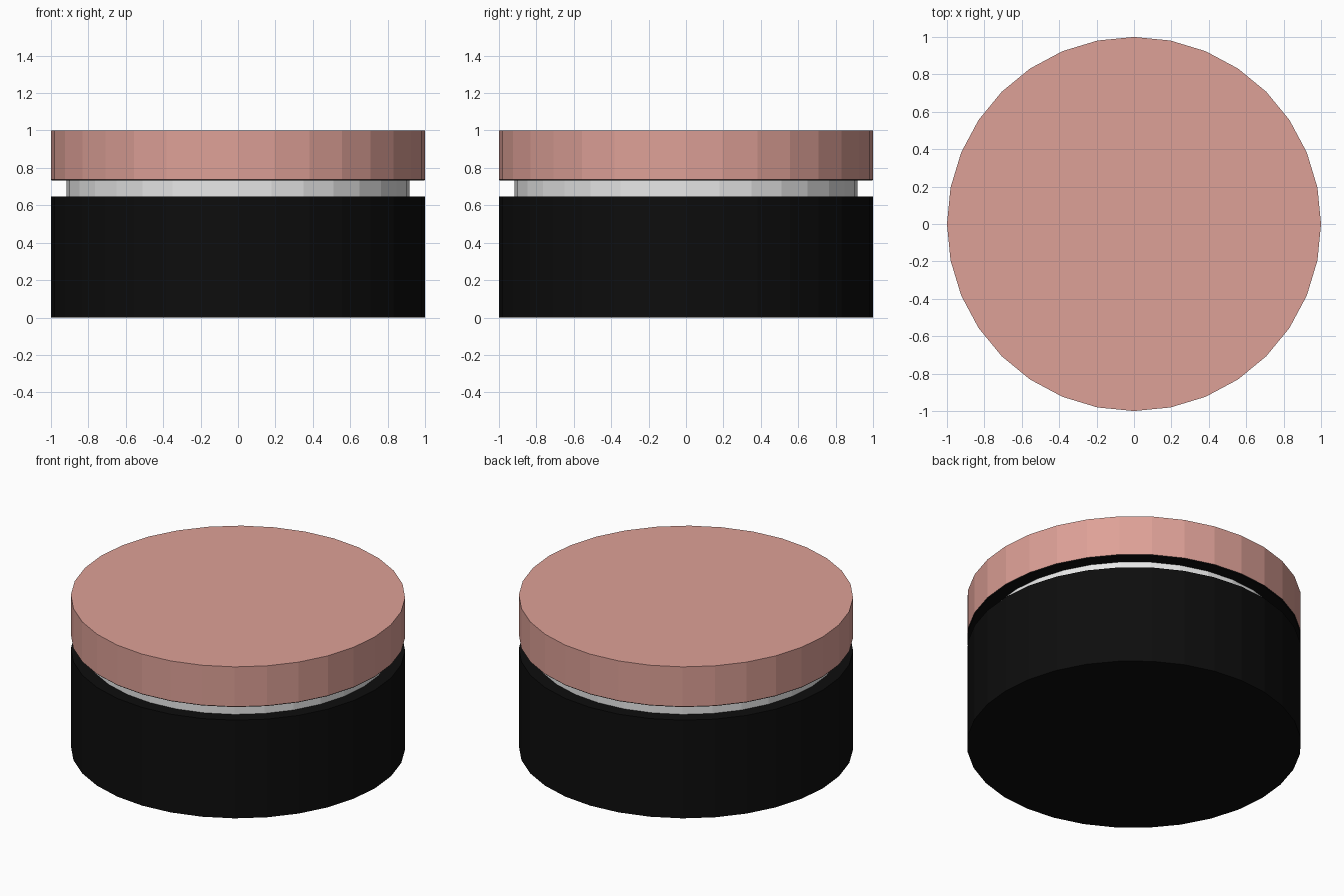
import bpy, bmesh, math

if "Cube" in bpy.data.objects:
    bpy.data.objects.remove(bpy.data.objects["Cube"])

SIDES = 32


def material(name, rgb):
    m = bpy.data.materials.new(name)
    m.diffuse_color = (*rgb, 1.0)
    m.use_nodes = True
    m.node_tree.nodes["Principled BSDF"].inputs["Base Color"].default_value = m.diffuse_color
    return m


pink = material("dusty pink", (0.73, 0.355, 0.31))
black = material("black", (0.004, 0.004, 0.004))
pale = material("pale grey", (0.8, 0.8, 0.8))


def lathe(name, profile, mats, black_below=None):
    """Spin an (r, z) profile into a closed, flat-faced solid."""
    bm = bmesh.new()
    rings = []
    for r, z in profile:
        rings.append([bm.verts.new((r * math.cos(2 * math.pi * i / SIDES),
                                    r * math.sin(2 * math.pi * i / SIDES), z))
                      for i in range(SIDES)])
    for a, b in zip(rings, rings[1:]):
        for i in range(SIDES):
            j = (i + 1) % SIDES
            bm.faces.new((a[i], a[j], b[j], b[i]))
    bm.faces.new(rings[0][::-1])
    bm.faces.new(rings[-1])
    bm.normal_update()
    # second material on the lowest faces
    if black_below is not None:
        for f in bm.faces:
            if f.calc_center_median().z < black_below:
                f.material_index = 1
    me = bpy.data.meshes.new(name)
    bm.to_mesh(me)
    bm.free()
    for m in mats:
        me.materials.append(m)
    ob = bpy.data.objects.new(name, me)
    bpy.context.collection.objects.link(ob)
    return ob


# dark lower container
lathe("jar_body", [(1.0, 0.0), (1.0, 0.648)], [black])
# narrow pale band between body and lid
lathe("neck", [(0.918, 0.648), (0.918, 0.732)], [pale])
# pink lid with black underside and thin black lower edge
lathe("lid", [(0.995, 0.732), (1.0, 0.737), (1.0, 1.0)], [pink, black], 0.736)
